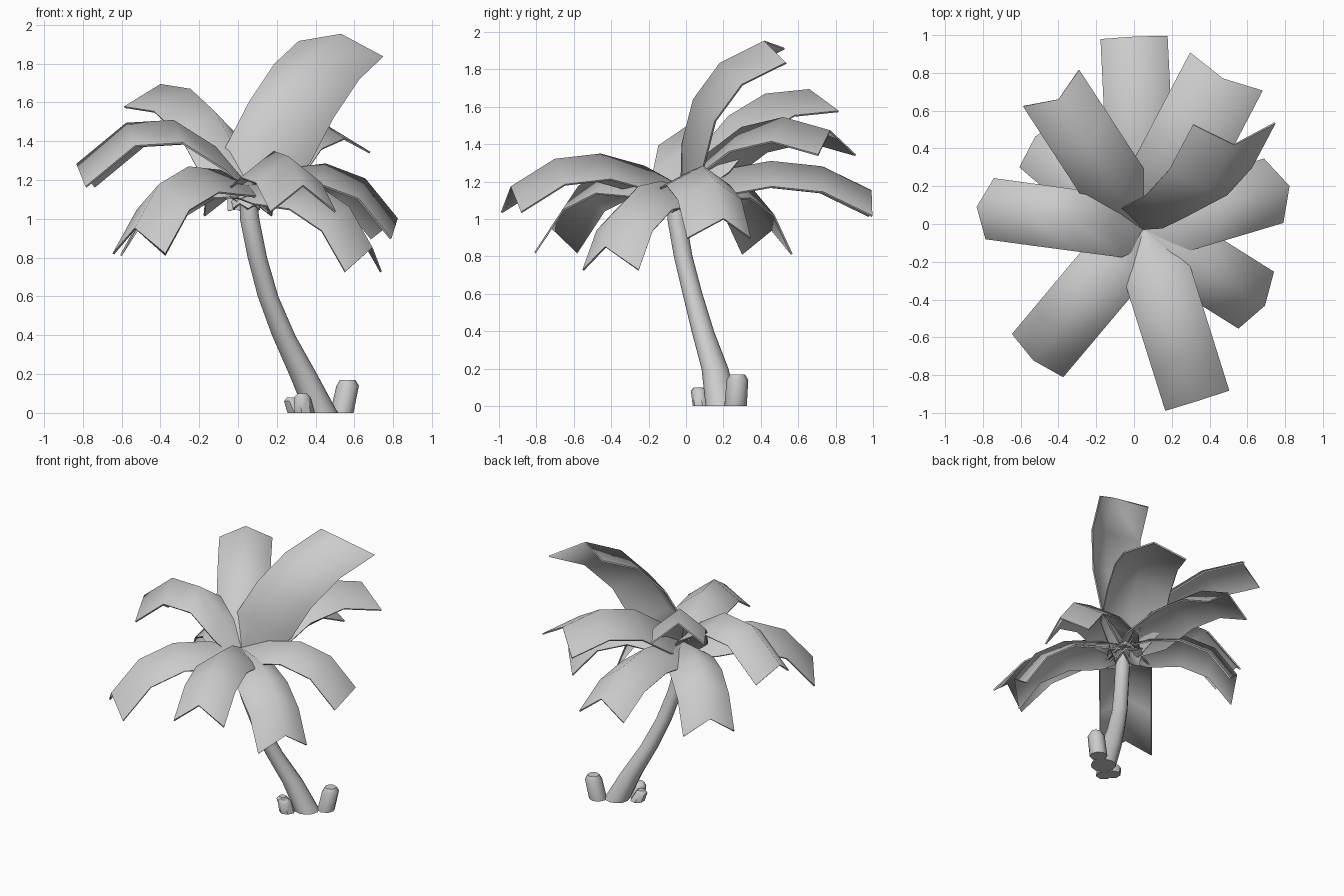
import bpy
import bmesh
import math
from mathutils import Vector

cube = bpy.data.objects.get("Cube")
if cube:
    bpy.data.objects.remove(cube, do_unlink=True)

grey = bpy.data.materials.new("plain_grey")
grey.use_nodes = True
grey.diffuse_color = (0.6, 0.6, 0.6, 1)
grey.node_tree.nodes["Principled BSDF"].inputs["Base Color"].default_value = grey.diffuse_color


def finish(name, bm, angle, thickness=0):
    """Turn a bmesh into a shaded object, optionally thickened."""
    bmesh.ops.recalc_face_normals(bm, faces=bm.faces)
    mesh = bpy.data.meshes.new(name)
    bm.to_mesh(mesh)
    bm.free()
    mesh.materials.append(grey)
    obj = bpy.data.objects.new(name, mesh)
    bpy.context.collection.objects.link(obj)
    bpy.ops.object.select_all(action="DESELECT")
    obj.select_set(True)
    bpy.context.view_layer.objects.active = obj
    if thickness:
        solid = obj.modifiers.new("thickness", "SOLIDIFY")
        solid.thickness = thickness
        solid.offset = 0
        bpy.ops.object.modifier_apply(modifier=solid.name)
    bpy.ops.object.shade_smooth_by_angle(angle=math.radians(angle))
    return obj


def loft(name, rings, sides):
    """Closed tube through level rings given as (x, y, z, radius)."""
    bm = bmesh.new()
    rows = []
    for x, y, z, r in rings:
        angles = [math.tau * i / sides for i in range(sides)]
        rows.append([bm.verts.new((x + r * math.cos(a), y + r * math.sin(a), z)) for a in angles])
    for low, high in zip(rows, rows[1:]):
        for i in range(sides):
            j = (i + 1) % sides
            bm.faces.new((low[i], low[j], high[j], high[i]))
    bm.faces.new(rows[0])
    bm.faces.new(rows[-1])
    return finish(name, bm, 50)


# Along-the-frond steps: (distance, share of the arch, share of the width)
STEPS = [(-0.12, -0.4, 0.2), (0.21, 0.6, 1), (0.47, 1, 1), (0.74, 0.85, 1), (1, 0, 1)]
CROWN = Vector((0.05, -0.03, 1.18))


def frond(name, tip, arch, width=0.35, lean=0, side=None, up=None):
    """Arched strip folded down along its midrib."""
    chord = Vector(tip) - CROWN
    side = Vector(side or chord.cross((0, 0, 1))).normalized()
    up = Vector(up or side.cross(chord)).normalized()
    out = Vector((chord.x, chord.y, 0)).normalized()
    drop = (up + out * lean).normalized() * -0.135
    bm = bmesh.new()
    rows = []
    for t, bulge, w in STEPS:
        ridge = CROWN + chord * t + up * arch * bulge
        edge = side * width / 2 * w
        fold = drop * w
        rows.append([bm.verts.new(p) for p in (ridge - edge + fold, ridge, ridge + edge + fold)])
    for a, b in zip(rows, rows[1:]):
        for i in range(2):
            bm.faces.new((a[i], a[i + 1], b[i + 1], b[i]))
    return finish(name, bm, 85, 0.01)


# Leaning trunk
loft("trunk", [
    (0.43, 0.19, 0, 0.085), (0.335, 0.155, 0.2, 0.072), (0.235, 0.09, 0.4, 0.06),
    (0.155, 0.035, 0.6, 0.053), (0.1, -0.015, 0.8, 0.05), (0.06, -0.05, 1, 0.05),
    (0.05, -0.05, 1.15, 0.04)], 12)

# Stumps around the foot
loft("large_stump", [(0.535, 0.265, 0, 0.06), (0.565, 0.275, 0.14, 0.058),
                     (0.565, 0.275, 0.17, 0.04)], 8)
loft("front_stump", [(0.34, 0.09, 0, 0.055), (0.33, 0.07, 0.08, 0.045),
                     (0.33, 0.065, 0.1, 0.025)], 7)
loft("side_stump", [(0.3, 0.14, 0, 0.05), (0.275, 0.13, 0.06, 0.042),
                    (0.275, 0.13, 0.08, 0.025)], 7)

# Crown of fronds
frond("front_frond", (0.335, -0.935, 1.17), 0.17)
frond("front_right_frond", (-0.53, -0.72, 0.95), 0.2)
frond("front_left_frond", (0.69, -0.43, 0.85), 0.16)
frond("left_frond", (0.82, 0.2, 1), 0.19, lean=0.6)
frond("back_left_frond", (0.47, 0.77, 1.47), 0.18, width=0.43)
frond("back_frond", (0, 0.99, 1.15), 0.14)
frond("back_right_frond", (-0.4, 0.66, 1.69), 0.15)
frond("low_right_frond", (-0.52, 0.46, 0.94), 0.18)
frond("right_frond", (-0.83, 0.09, 1.28), 0.28, width=0.32, lean=0.7)
frond("tall_frond", (0.53, 0.42, 1.95), 0.17, width=0.44, side=(1, 0.02, -0.18), up=(0, -0.82, 0.57))
